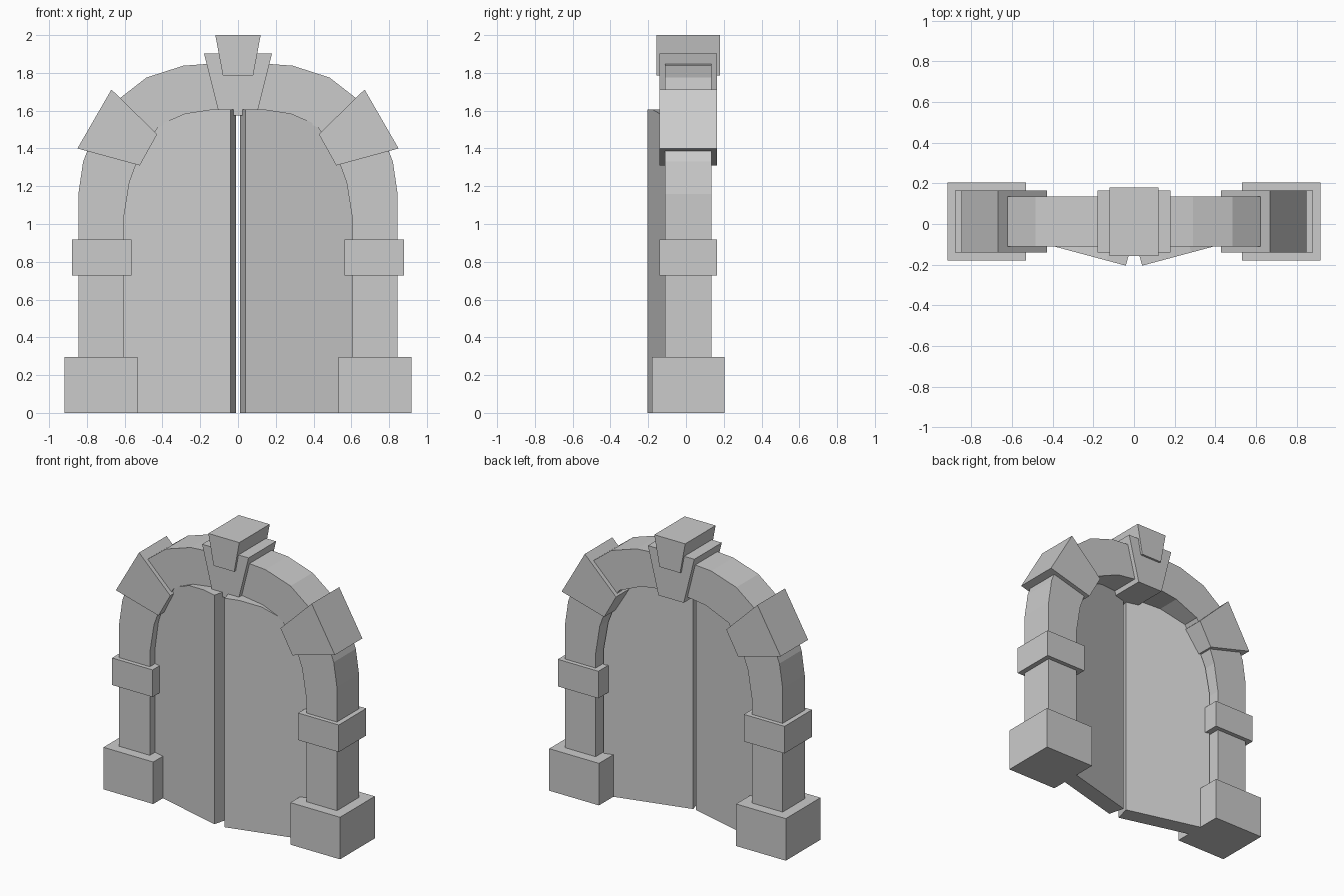
import bpy
import bmesh
from math import radians
from mathutils import Matrix

if "Cube" in bpy.data.objects:
    bpy.data.objects.remove(bpy.data.objects["Cube"])


def prism(name, profile, y0, y1, matrix=Matrix()):
    """Extrude an (x, z) outline from y0 to y1, then place it."""
    bm = bmesh.new()
    face = bm.faces.new([bm.verts.new((x, y0, z)) for x, z in profile])
    ext = bmesh.ops.extrude_face_region(bm, geom=[face])
    verts = [v for v in ext["geom"] if isinstance(v, bmesh.types.BMVert)]
    bmesh.ops.translate(bm, verts=verts, vec=(0, y1 - y0, 0))
    bm.transform(matrix)
    bmesh.ops.recalc_face_normals(bm, faces=bm.faces)
    mesh = bpy.data.meshes.new(name)
    bm.to_mesh(mesh)
    bm.free()
    obj = bpy.data.objects.new(name, mesh)
    bpy.context.collection.objects.link(obj)
    return obj


def box(x0, x1, z0, z1):
    return [(x0, z0), (x1, z0), (x1, z1), (x0, z1)]


def mirror_x(obj):
    obj.modifiers.new("mirror", "MIRROR").use_mirror_merge = False


def both_sides(half):
    return half + [(-x, z) for x, z in reversed(half)]


# Stone arch: outer and inner half curves joined into one closed outline
outer = [(0.845, 0), (0.845, 1.16), (0.82, 1.33), (0.745, 1.52),
         (0.62, 1.67), (0.485, 1.775), (0.29, 1.838), (0.1, 1.852)]
inner = [(0.607, 0), (0.607, 1.02), (0.575, 1.22), (0.535, 1.33),
         (0.425, 1.51), (0.25, 1.585), (0.1, 1.607)]
prism("stone_arch", both_sides(outer) + both_sides(inner)[::-1], -0.11, 0.135)

# Pillar blocks, mirrored to both sides
mirror_x(prism("pillar_base", box(0.532, 0.918, 0, 0.295), -0.18, 0.205))
mirror_x(prism("pillar_band", box(0.565, 0.88, 0.727, 0.917), -0.14, 0.165))
mirror_x(prism("shoulder_stone",
               [(0.52, 1.31), (0.85, 1.40), (0.67, 1.712), (0.428, 1.475)],
               -0.14, 0.165))

# Two-step keystone
prism("keystone", both_sides([(0.098, 1.575), (0.18, 1.902)]), -0.14, 0.165)
prism("keystone_cap", both_sides([(0.08, 1.785), (0.12, 2.0)]), -0.157, 0.18)

# Door leaves, swung slightly outwards
swing = Matrix.Translation((0.04, -0.205, 0)) @ Matrix.Rotation(radians(15), 4, "Z")
leaf = [(0, 0)] + inner + [(0, 1.607)]
mirror_x(prism("door_leaf", leaf, 0, 0.115, swing))
